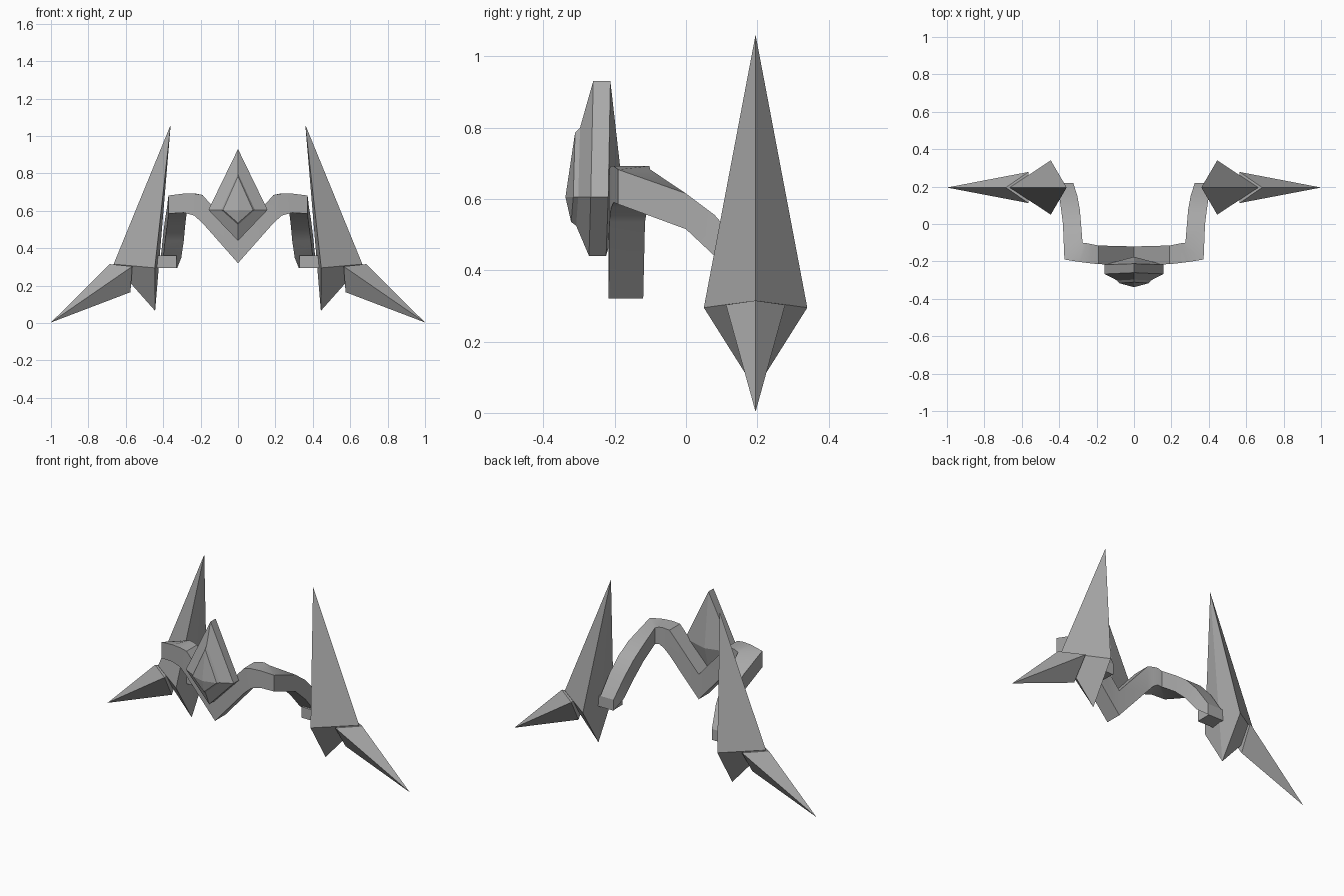
import bpy
import bmesh
from math import radians

old_cube = bpy.data.objects.get("Cube")
if old_cube:
    bpy.data.objects.remove(old_cube, do_unlink=True)

# Single grey metal
metal = bpy.data.materials.new("grey_metal")
metal.use_nodes = True
grey = (0.4, 0.4, 0.4, 1.0)
metal.diffuse_color = grey
metal.node_tree.nodes["Principled BSDF"].inputs["Base Color"].default_value = grey


def finish(name, bm):
    """Turn a bmesh into a named, coloured object."""
    bmesh.ops.recalc_face_normals(bm, faces=bm.faces)
    mesh = bpy.data.meshes.new(name)
    bm.to_mesh(mesh)
    bm.free()
    mesh.materials.append(metal)
    obj = bpy.data.objects.new(name, mesh)
    bpy.context.collection.objects.link(obj)
    return obj


def loft(bm, rings, cap_start=True, cap_end=True):
    """Skin a row of equal rings of points."""
    rows = [[bm.verts.new(p) for p in ring] for ring in rings]
    for a, b in zip(rows, rows[1:]):
        for i in range(len(a)):
            j = (i + 1) % len(a)
            bm.faces.new((a[i], a[j], b[j], b[i]))
    if cap_start:
        bm.faces.new(rows[0])
    if cap_end:
        bm.faces.new(rows[-1])
    return rows


def cone_to(bm, ring, tip):
    """Close a ring of vertices to a point."""
    apex = bm.verts.new(tip)
    for i, v in enumerate(ring):
        bm.faces.new((v, ring[(i + 1) % len(ring)], apex))


def hull(name, points, side):
    """Faceted solid around a few points, on one side of the model."""
    bm = bmesh.new()
    for x, y, z in points:
        bm.verts.new((x * side, y, z))
    result = bmesh.ops.convex_hull(bm, input=bm.verts)
    unused = [g for g in result["geom_interior"] if isinstance(g, bmesh.types.BMVert)]
    bmesh.ops.delete(bm, geom=unused, context="VERTS")
    bmesh.ops.dissolve_limit(bm, angle_limit=radians(1), verts=bm.verts, edges=bm.edges)
    return finish(name, bm)


# Side pieces: tall blade, outward spike and the foot joining them to the band
mid = 0.195
for side, label in ((1, "left"), (-1, "right")):
    hull(label + "_blade", [
        (0.36, mid, 1.06), (0.665, mid, 0.315),
        (0.445, 0.05, 0.295), (0.445, 0.34, 0.295),
        (0.443, mid, 0.065)], side)
    hull(label + "_spike", [
        (1.0, mid, 0.003), (0.685, mid, 0.315),
        (0.565, mid - 0.083, 0.303), (0.565, mid + 0.083, 0.303),
        (0.575, mid, 0.165)], side)
    hull(label + "_foot", [(x, y, z) for x in (0.33, 0.46)
                           for y in (0.13, 0.22) for z in (0.295, 0.36)], side)

# Band stations: outer x, outer y, inner x, inner y, top z, bottom z
stations = [
    (0.0, -0.217, 0.0, -0.12, 0.47, 0.32),
    (0.19, -0.215, 0.19, -0.115, 0.685, 0.535),
    (0.235, -0.21, 0.225, -0.108, 0.692, 0.575),
    (0.29, -0.203, 0.25, -0.103, 0.692, 0.59),
    (0.372, -0.19, 0.275, -0.10, 0.682, 0.585),
    (0.38, 0.0, 0.283, 0.0, 0.615, 0.515),
    (0.39, 0.08, 0.29, 0.08, 0.555, 0.44),
    (0.40, 0.15, 0.303, 0.15, 0.475, 0.35),
    (0.412, 0.22, 0.325, 0.22, 0.36, 0.295),
]


def band_ring(station, side):
    ox, oy, ix, iy, top, bottom = station
    return [(ox * side, oy, top), (ox * side, oy, bottom),
            (ix * side, iy, bottom), (ix * side, iy, top)]


bm = bmesh.new()
loft(bm, [band_ring(s, -1) for s in reversed(stations[1:])]
     + [band_ring(s, 1) for s in stations])
band = finish("head_band", bm)
bpy.ops.object.select_all(action="DESELECT")
band.select_set(True)
bpy.context.view_layer.objects.active = band
bpy.ops.object.shade_smooth_by_angle(angle=radians(30))


def kite(half_width, top, bottom, y_top, y_side, y_bottom):
    centre = 0.605
    return [(0, y_top, top), (half_width, y_side, centre),
            (0, y_bottom, bottom), (-half_width, y_side, centre)]


# Centre ornament: kite body with a bevelled front, raised gem and pointed back
bm = bmesh.new()
rows = loft(bm, [
    kite(0.158, 0.93, 0.44, -0.212, -0.218, -0.224),
    kite(0.158, 0.93, 0.44, -0.26, -0.267, -0.272),
    kite(0.09, 0.80, 0.525, -0.297, -0.302, -0.308),
    kite(0.08, 0.785, 0.535, -0.311, -0.316, -0.322),
], cap_start=False, cap_end=False)
cone_to(bm, rows[0], (0, -0.175, 0.605))
cone_to(bm, rows[-1], (0, -0.338, 0.605))
finish("centre_gem", bm)
